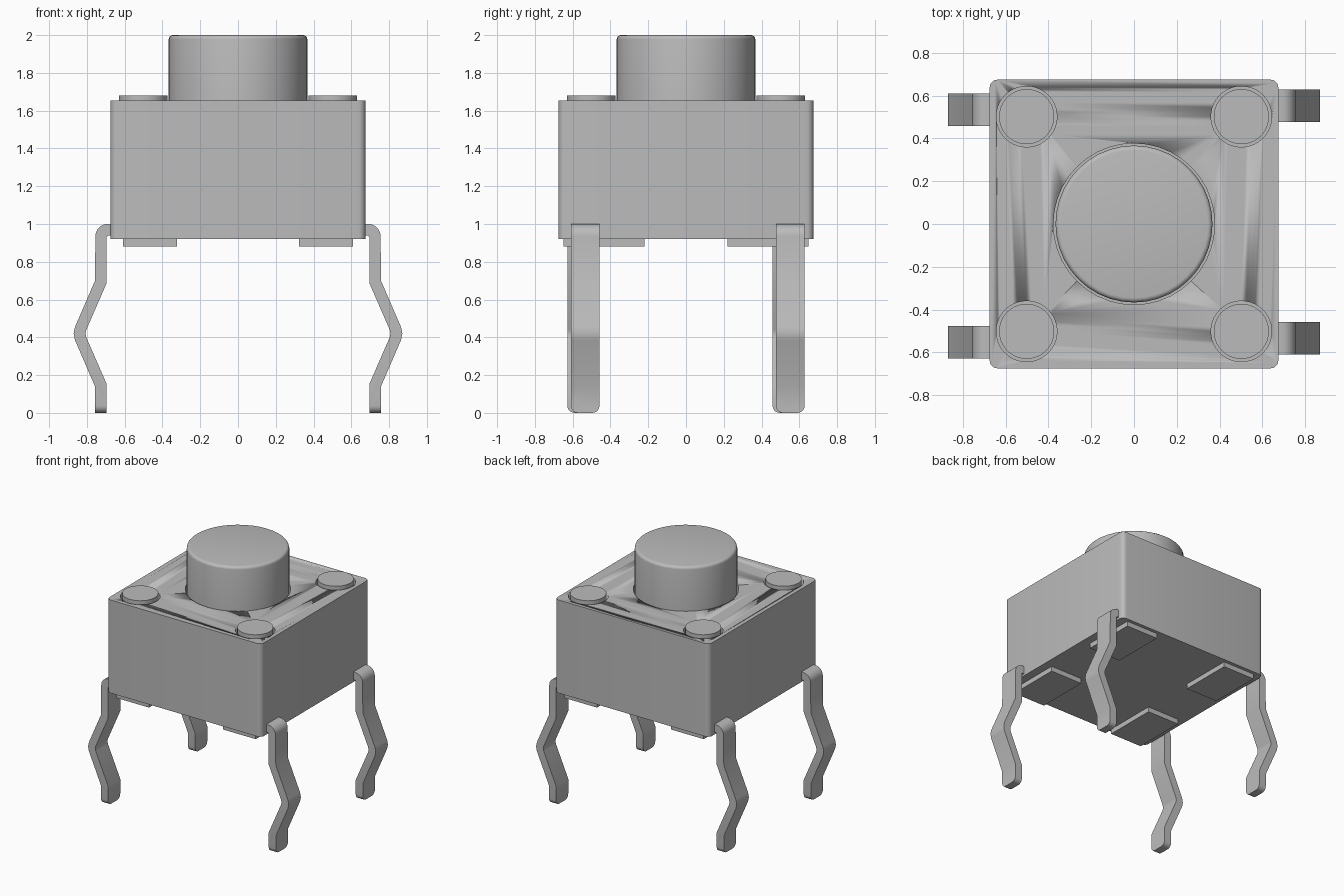
import bpy
import bmesh
import math
from mathutils import Matrix, Vector

cube = bpy.data.objects.get("Cube")
if cube:
    bpy.data.objects.remove(cube, do_unlink=True)

grey = bpy.data.materials.new("plain grey")
grey.use_nodes = True
colour = (0.5, 0.5, 0.5, 1)
grey.diffuse_color = colour
grey.node_tree.nodes["Principled BSDF"].inputs["Base Color"].default_value = colour


def finish(bm, name):
    """Turn a bmesh into a smooth-shaded grey object."""
    bmesh.ops.recalc_face_normals(bm, faces=bm.faces)
    mesh = bpy.data.meshes.new(name)
    bm.to_mesh(mesh)
    bm.free()
    mesh.materials.append(grey)
    obj = bpy.data.objects.new(name, mesh)
    bpy.context.collection.objects.link(obj)
    bpy.ops.object.select_all(action='DESELECT')
    obj.select_set(True)
    bpy.context.view_layer.objects.active = obj
    bpy.ops.object.shade_smooth_by_angle(angle=math.radians(32))
    return obj


def box(name, centre, size, corner=0):
    bm = bmesh.new()
    bmesh.ops.create_cube(bm, size=1, matrix=Matrix.Translation(centre) @ Matrix.Diagonal((*size, 1)))
    if corner:
        upright = [e for e in bm.edges if abs(e.verts[0].co.z - e.verts[1].co.z) > 0.1]
        bmesh.ops.bevel(bm, geom=upright, offset=corner, segments=5, profile=0.5, affect='EDGES')
    return finish(bm, name)


def cylinder(name, x, y, bottom, top, radius, rim=0):
    bm = bmesh.new()
    bmesh.ops.create_cone(bm, cap_ends=True, segments=40, radius1=radius, radius2=radius,
                          depth=top - bottom, matrix=Matrix.Translation((x, y, (top + bottom) / 2)))
    if rim:
        edges = [e for e in bm.edges if all(v.co.z > top - 0.001 for v in e.verts)]
        bmesh.ops.bevel(bm, geom=edges, offset=rim, segments=4, profile=0.5, affect='EDGES')
    return finish(bm, name)


corners = {"front_left": (1, -1), "front_right": (-1, -1),
           "back_left": (1, 1), "back_right": (-1, 1)}
BODY_TOP, FLOOR = 1.655, 1.58

# Housing with round wells around the button and the rivets
housing = box("housing", (0, 0, 1.2875), (1.35, 1.35, 0.735), corner=0.037)
wells = [(0, 0, 0.377)] + [(sx * 0.502, sy * 0.502, 0.142) for sx, sy in corners.values()]
for x, y, radius in wells:
    cutter = cylinder("well_cutter", x, y, FLOOR, 1.8, radius)
    cutter.hide_render = True
    cut = housing.modifiers.new("well", 'BOOLEAN')
    cut.object = cutter
    cut.solver = 'EXACT'
    bpy.context.view_layer.objects.active = housing
    bpy.ops.object.modifier_apply(modifier=cut.name)
    bpy.data.objects.remove(cutter, do_unlink=True)

# Push button
cylinder("button", 0, 0, FLOOR - 0.01, 2.0, 0.367, rim=0.022)

# Leg side profile: outer edge going down, inner edge coming back up
bend = [(0.69 + 0.065 * math.sin(a), 0.935 + 0.065 * math.cos(a))
        for a in (math.pi / 2 * i / 8 for i in range(9))]
outer = bend + [(0.757, 0.7), (0.863, 0.455), (0.87, 0.42), (0.863, 0.385), (0.757, 0.14), (0.757, 0)]
inner = [(0.695, 0), (0.695, 0.152), (0.803, 0.4), (0.807, 0.42), (0.803, 0.44),
         (0.695, 0.688), (0.695, 0.93), (0.69, 0.938), (0.655, 0.938)]
profile = [(0.655, 1.0)] + outer + inner


def leg(name, side, y_low, width=0.152):
    bm = bmesh.new()
    face = bm.faces.new([bm.verts.new((side * x, y_low, z)) for x, z in profile])
    out = bmesh.ops.extrude_face_region(bm, geom=[face])
    moved = [g for g in out["geom"] if isinstance(g, bmesh.types.BMVert)]
    bmesh.ops.translate(bm, verts=moved, vec=Vector((0, width, 0)))
    # Rounded foot corners
    foot = [e for e in bm.edges if all(v.co.z < 0.001 for v in e.verts)
            and abs(e.verts[0].co.y - e.verts[1].co.y) < 0.001]
    bmesh.ops.bevel(bm, geom=foot, offset=0.038, segments=5, profile=0.5, affect='EDGES')
    return finish(bm, name)


for place, (sx, sy) in corners.items():
    # Rivets on the cover
    cylinder(place + "_rivet", sx * 0.502, sy * 0.502, FLOOR - 0.01, 1.68, 0.129)
    # Stand-off pads underneath
    box(place + "_pad", (sx * 0.466, sy * 0.434, 0.905), (0.284, 0.428, 0.05))
    # Legs, staggered slightly between the two sides
    leg(place + "_leg", sx, sy * 0.543 + sx * 0.009 - 0.076)
